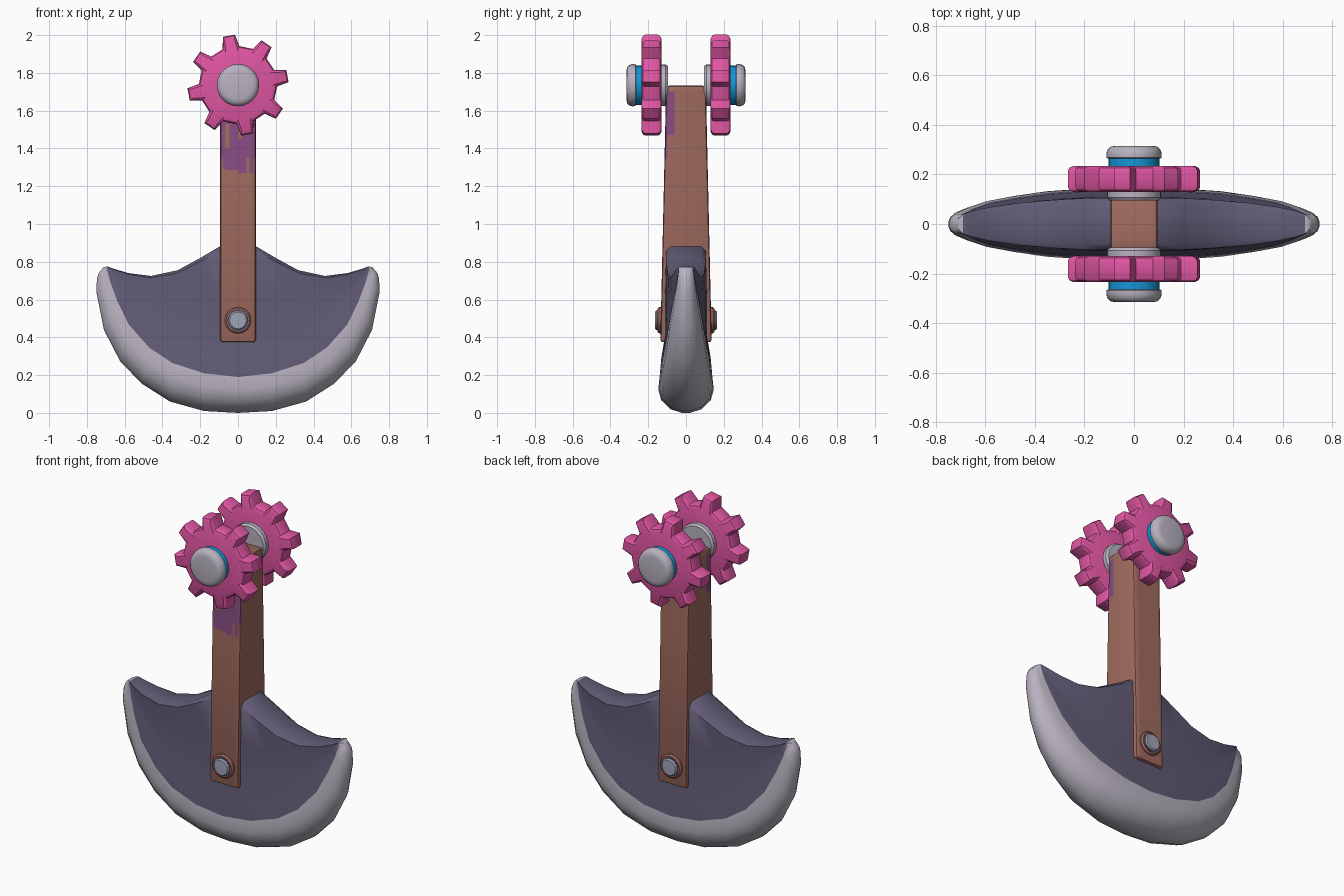
import bpy, bmesh, math

if "Cube" in bpy.data.objects:
    bpy.data.objects.remove(bpy.data.objects["Cube"])

def material(name, rgb):
    m = bpy.data.materials.new(name)
    lin = [((c / 255 + 0.055) / 1.055) ** 2.4 for c in rgb]
    m.diffuse_color = (*lin, 1)
    m.use_nodes = True
    m.node_tree.nodes["Principled BSDF"].inputs["Base Color"].default_value = m.diffuse_color
    return m

LIGHT = material("pale steel", (184, 178, 191))
DARK = material("dark steel", (97, 91, 117))
BROWN = material("brown", (160, 107, 95))
PINK = material("pink", (224, 86, 163))
BLUE = material("blue", (20, 150, 214))
PURPLE = material("purple paint", (136, 77, 130))
BOLT = material("bolt steel", (160, 165, 182))

def finish(name, bm, mats, angle=35):
    bmesh.ops.recalc_face_normals(bm, faces=bm.faces[:])
    me = bpy.data.meshes.new(name)
    bm.to_mesh(me)
    bm.free()
    for m in mats:
        me.materials.append(m)
    ob = bpy.data.objects.new(name, me)
    bpy.context.collection.objects.link(ob)
    bpy.ops.object.select_all(action='DESELECT')
    ob.select_set(True)
    bpy.context.view_layer.objects.active = ob
    bpy.ops.object.shade_smooth_by_angle(angle=math.radians(angle))
    return ob

def loft(bm, rings):
    """Skin closed rings of points and cap both ends."""
    vs = [[bm.verts.new(p) for p in r] for r in rings]
    n = len(vs[0])
    faces = []
    for a, b in zip(vs, vs[1:]):
        for j in range(n):
            k = (j + 1) % n
            faces.append((j, bm.faces.new((a[j], a[k], b[k], b[j]))))
    bm.faces.new(vs[0])
    bm.faces.new(vs[-1])
    return faces

def disc(name, mat, profile, z, n=24):
    """Turned part along y from (radius, y) pairs."""
    bm = bmesh.new()
    loft(bm, [[(r * math.cos(2 * math.pi * i / n), y, z + r * math.sin(2 * math.pi * i / n))
               for i in range(n)] for r, y in profile])
    return finish(name, bm, [mat])

# Blade: half columns of (top, rim boundary, outer edge, dark, top and rim half-thickness)
COLS = [
    ((0, .89), (0, .19), (0, 0), .11, .105, .147),
    ((.09, .885), (.18, .21), (.18, .01), .11, .105, .144),
    ((.20, .82), (.35, .265), (.36, .06), .103, .104, .132),
    ((.32, .755), (.47, .345), (.51, .155), .092, .097, .113),
    ((.46, .725), (.58, .47), (.625, .275), .077, .085, .092),
    ((.58, .74), (.64, .595), (.71, .44), .060, .068, .069),
    ((.655, .762), (.675, .69), (.75, .64), .047, .052, .050),
    ((.69, .775), (.695, .765), (.747, .71), .038, .040, .040),
    ((.71, .772), (.715, .768), (.738, .74), .020, .020, .022),
]

def mix(a, b, t):
    return (a[0] + (b[0] - a[0]) * t, a[1] + (b[1] - a[1]) * t)

def blade_ring(col, s):
    T, B, O, td, tt, tc = col
    side = [(T, tt * .75), (mix(T, B, .04), tt), (mix(T, B, .35), td), (mix(T, B, .7), td),
            (mix(T, B, .88), td * .4 + tc * .6), (B, tc * .95), (mix(B, O, .35), tc),
            (mix(B, O, .65), tc * .89), (mix(B, O, .9), tc * .55), (O, tc * .15)]
    pts = [(s * p[0], -y, p[1]) for p, y in side]
    return pts + [(x, -y, z) for x, y, z in reversed(pts)]

bm = bmesh.new()
rings = [blade_ring(c, -1) for c in reversed(COLS[1:])] + [blade_ring(c, 1) for c in COLS]
faces = loft(bm, rings)
for j, f in faces:
    tip = abs(f.calc_center_median().x) > .695
    f.material_index = 0 if (5 <= j <= 13 or tip) else 1
for f in bm.faces:
    if len(f.verts) > 4:
        f.material_index = 0
finish("blade", bm, [LIGHT, DARK], 50)

# Handle: tapered bar, worn purple paint near the top of the front
bm = bmesh.new()
bmesh.ops.create_cube(bm, size=1)
for v in bm.verts:
    top = v.co.z > 0
    v.co = (v.co.x * .19, v.co.y * (.21 if top else .272), 1.732 if top else .375)
bmesh.ops.bevel(bm, geom=bm.edges[:], offset=.014, segments=2, profile=.5, affect='EDGES')
XS = [-.07, -.045, .0, .025, .045, .06]
ZS = [1.27, 1.285, 1.30, 1.35, 1.40, 1.45, 1.47, 1.53, 1.70]
for co, no in ([((x, 0, 0), (1, 0, 0)) for x in XS] + [((0, 0, z), (0, 0, 1)) for z in ZS]
               + [((0, -.06, 0), (0, 1, 0)), ((0, -.098, 0), (0, 1, 0))]):
    bmesh.ops.bisect_plane(bm, geom=bm.verts[:] + bm.edges[:] + bm.faces[:],
                           plane_co=co, plane_no=no)

def painted(c):
    if abs(c.x) > .085:
        return (c.y < -.06 and 1.47 < c.z < 1.70) or (c.y < -.098 and 1.35 < c.z < 1.70)
    if c.y > -.095:
        return False
    low = 1.30 if c.x < -.07 else 1.285 if c.x < 0 else 1.27
    if .045 < c.x < .06:
        low = 1.35
    streak = (-.07 < c.x < -.045 and 1.40 < c.z < 1.53) or (0 < c.x < .025 and 1.45 < c.z < 1.53)
    return c.z > low and not streak

for f in bm.faces:
    f.material_index = int(painted(f.calc_center_median()))
finish("handle", bm, [BROWN, PURPLE], 40)

# Gear outline: eight tapered teeth
def gear_ring(shrink, y):
    pts = []
    for i in range(8):
        a = math.radians(10.5 + 45 * i)
        for r, d in ((.207, -12.5), (.268, -7), (.268, 7), (.207, 12.5)):
            r, t = r - shrink, a + math.radians(d * (1 - shrink * 8))
            pts.append((r * math.cos(t), y, 1.735 + r * math.sin(t)))
    return pts

# Mirrored hardware on both faces
for s, side in ((-1, "front"), (1, "back")):
    bm = bmesh.new()
    loft(bm, [gear_ring(k, s * y) for k, y in
              ((.022, .130), (.006, .138), (0, .150), (0, .215), (.006, .227), (.022, .235))])
    finish(side + "_gear", bm, [PINK], 30)
    Z = 1.735
    disc(side + "_inner_washer", LIGHT, [(.10, s * .095), (.11, s * .108), (.11, s * .135)], Z)
    disc(side + "_blue_ring", BLUE, [(.104, s * .23), (.104, s * .272)], Z)
    disc(side + "_axle_cap", LIGHT, [(.100, s * .262), (.111, s * .268), (.112, s * .285),
                                     (.106, s * .302), (.095, s * .312), (.075, s * .316)], Z)
    disc(side + "_bolt_washer", BROWN, [(.07, s * .12), (.07, s * .142), (.062, s * .150)], .49)
    disc(side + "_bolt_ring", DARK, [(.057, s * .12), (.057, s * .152)], .49)
    disc(side + "_bolt", BOLT, [(.052, s * .12), (.052, s * .157), (.045, s * .164)], .49, 12)
